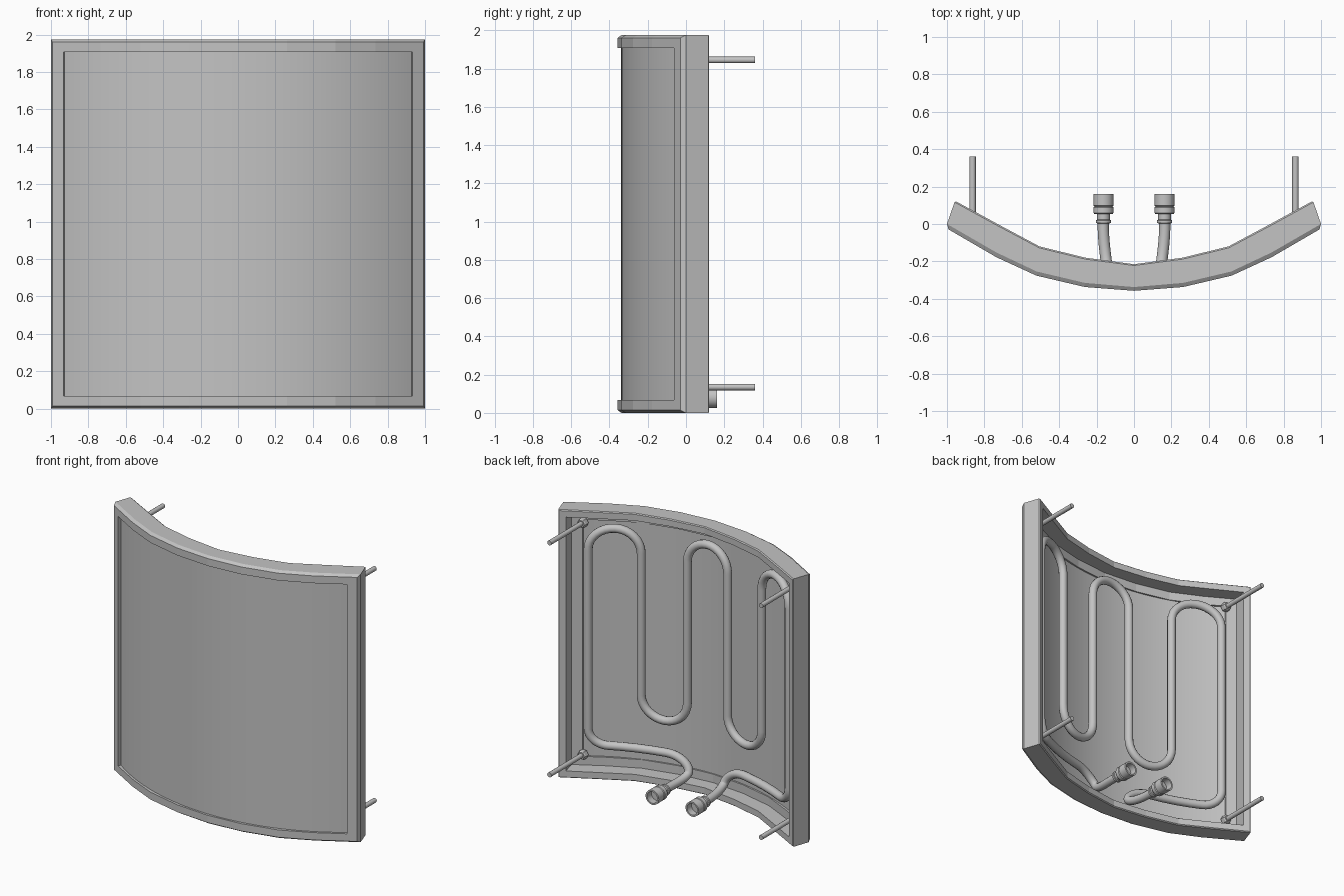
import bpy, bmesh, math
from mathutils import Vector
from mathutils.geometry import interpolate_bezier

if "Cube" in bpy.data.objects:
    bpy.data.objects.remove(bpy.data.objects["Cube"])

H = 1.975                  # overall height
R, CY = 1.586, 1.231       # radius and centre of the bowed front

grey = bpy.data.materials.new("metal_grey")
grey.diffuse_color = (0.55, 0.55, 0.55, 1)
grey.use_nodes = True
grey.node_tree.nodes["Principled BSDF"].inputs["Base Color"].default_value = grey.diffuse_color


def arc_y(x, off=0.0):
    return CY - math.sqrt(R * R - x * x) + off


def make(name, verts, faces, smooth=None):
    me = bpy.data.meshes.new(name)
    me.from_pydata([tuple(v) for v in verts], [], faces)
    bm = bmesh.new()
    bm.from_mesh(me)
    bmesh.ops.recalc_face_normals(bm, faces=bm.faces)
    bm.to_mesh(me)
    bm.free()
    ob = bpy.data.objects.new(name, me)
    bpy.context.collection.objects.link(ob)
    me.materials.append(grey)
    if smooth:
        bpy.ops.object.select_all(action='DESELECT')
        ob.select_set(True)
        bpy.context.view_layer.objects.active = ob
        bpy.ops.object.shade_smooth_by_angle(angle=math.radians(smooth))
    return ob


# Frame: rectangular rings following the faceted bow (front and back half-curves)
FRONT = [(0, -.357), (.262, -.337), (.522, -.276), (.735, -.178), (1.007, -.02)]
BACK = [(0, -.215), (.26, -.18), (.505, -.12), (.735, .003), (.957, .124)]


def bow(s, d):
    a = min(abs(s) * 4, 4)
    i = min(int(a), 3)
    t = a - i
    f = Vector(FRONT[i]).lerp(Vector(FRONT[i + 1]), t)
    b = Vector(BACK[i]).lerp(Vector(BACK[i + 1]), t)
    p = f.lerp(b, d)
    return math.copysign(p.x, s), p.y


def ring(w, d):
    row = [-(1 - w)] + [k / 4 for k in range(-3, 4)] + [1 - w]
    loop = [(s, w) for s in row] + [(s, H - w) for s in reversed(row)]
    out = []
    for s, z in loop:
        x, y = bow(s, d)
        out.append((x, y, z))
    return out


# (inset from outer edge, depth fraction): lip, rear ledge, deep rim
section = [(0, .14), (.014, 0), (.068, 0), (.068, .16), (.115, .16), (.115, .3),
           (.052, .3), (.052, 1), (.006, 1), (0, .95)]
verts, faces = [], []
for w, d in section:
    verts += ring(w, d)
n, m = 18, len(section)
for j in range(m):
    k = (j + 1) % m
    for i in range(n):
        q = (i + 1) % n
        faces.append((j * n + i, j * n + q, k * n + q, k * n + i))
make("curved_frame", verts, faces)

# Panel: thin smooth curved slab set just behind the frame lip
verts, faces = [], []
N, half = 32, math.asin(.955 / R)
for i in range(N + 1):
    x = R * math.sin(half * (2 * i / N - 1))
    for off, z in ((.016, .05), (.016, H - .05), (.034, H - .05), (.034, .05)):
        verts.append((x, arc_y(x, off), z))
for i in range(N):
    for k in range(4):
        l = (k + 1) % 4
        faces.append((4 * i + k, 4 * i + l, 4 * i + 4 + l, 4 * i + 4 + k))
faces += [(0, 1, 2, 3), (4 * N + 3, 4 * N + 2, 4 * N + 1, 4 * N)]
make("curved_panel", verts, faces, 30)

# Serpentine tube: half path from connector to the middle, then mirrored
OFF, SP, TOP, LOW, RUN = .096, .164, 1.663, .62, .222


def turn(cx, cz, r, a0, a1, steps):
    pts = []
    for i in range(steps + 1):
        a = math.radians(a0 + (a1 - a0) * i / steps)
        x = cx + r * math.cos(a)
        pts.append(Vector((x, arc_y(x, OFF), cz + r * math.sin(a))))
    return pts


A = Vector((.32, arc_y(.32, OFF), RUN))
B = Vector((.145, -.235, .115))
C = Vector((.163, .03, .08))
path = interpolate_bezier(C, Vector((.17, -.08, .08)), Vector((.145, -.2, .08)), B, 12)
path += interpolate_bezier(B, Vector((.145, -.262, .155)), Vector((.22, -.25, RUN)), A, 12)[1:]
path += [Vector((x, arc_y(x, OFF), RUN)) for x in (.42, .52, .62)]
path += turn(5 * SP - .12, RUN + .12, .12, -90, 0, 8)
path += turn(4 * SP, TOP, SP, 0, 180, 16)
path += turn(2 * SP, LOW, SP, 0, -180, 16)
path += turn(0, TOP, SP, 0, 90, 8)
path += [Vector((-p.x, p.y, p.z)) for p in reversed(path[:-1])]

cu = bpy.data.curves.new("serpentine_tube", 'CURVE')
cu.dimensions = '3D'
cu.bevel_depth = .03
cu.bevel_resolution = 4
cu.use_fill_caps = True
sp = cu.splines.new('POLY')
sp.points.add(len(path) - 1)
for pt, p in zip(sp.points, path):
    pt.co = (p.x, p.y, p.z, 1)
tube = bpy.data.objects.new("serpentine_tube", cu)
bpy.context.collection.objects.link(tube)
cu.materials.append(grey)
bpy.ops.object.select_all(action='DESELECT')
tube.select_set(True)
bpy.context.view_layer.objects.active = tube
bpy.ops.object.convert(target='MESH')
bpy.ops.object.shade_smooth_by_angle(angle=math.radians(40))


# Turned parts along y from (radius, y) profiles
def lathe(name, x, z, prof, sides=24, smooth=30):
    verts, faces = [], []
    for r, y in prof:
        for i in range(sides):
            a = 2 * math.pi * i / sides
            verts.append((x + r * math.cos(a), y, z + r * math.sin(a)))
    for j in range(len(prof) - 1):
        for i in range(sides):
            q = (i + 1) % sides
            faces.append((j * sides + i, j * sides + q,
                          (j + 1) * sides + q, (j + 1) * sides + i))
    faces.append(tuple(range(sides)))
    faces.append(tuple(range((len(prof) - 1) * sides, len(prof) * sides)))
    return make(name, verts, faces, smooth)


fitting = [(.03, .003), (.041, .006), (.041, .02), (.034, .023), (.034, .053),
           (.048, .053), (.054, .06), (.054, .088), (.048, .094), (.054, .098),
           (.054, .161), (.042, .161), (.042, .11), (.03, .11)]
for side, sx in (("right", 1), ("left", -1)):
    lathe("pipe_connector_" + side, sx * .163, .08, fitting)
    # Mounting pins and their hexagonal base nuts
    for level, z in (("lower", .135), ("upper", 1.845)):
        x = sx * .863
        lathe(f"mount_pin_{level}_{side}", x, z, [(.017, -.06), (.017, .36)], 16)
        lathe(f"pin_nut_{level}_{side}", x, z,
              [(.034, -.05), (.034, -.018), (.028, -.01)], 6, None)
